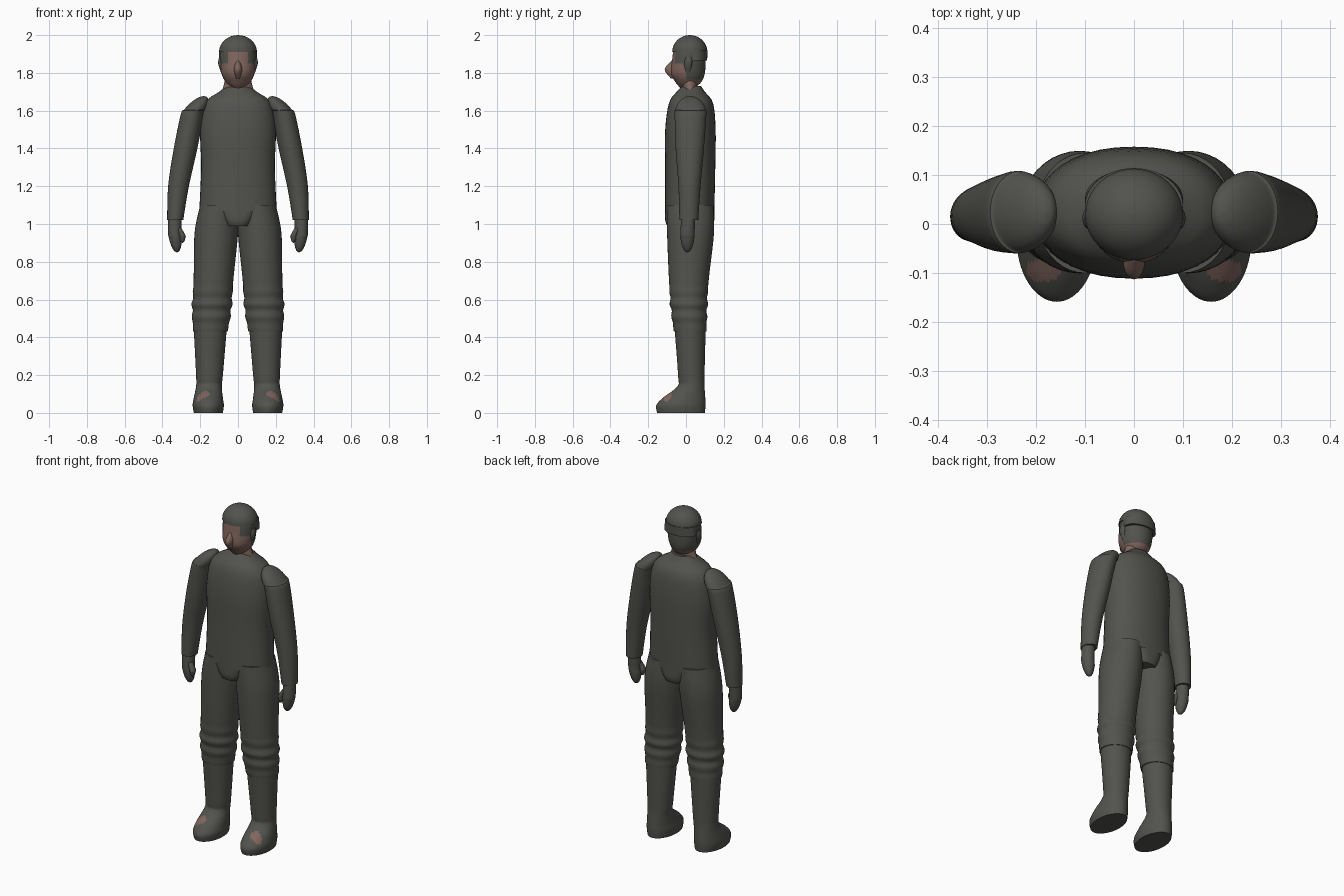
import bpy, math
from mathutils import Vector

if "Cube" in bpy.data.objects:
    bpy.data.objects.remove(bpy.data.objects["Cube"])


def material(name, colour):
    mat = bpy.data.materials.new(name)
    mat.use_nodes = True
    mat.diffuse_color = colour
    mat.node_tree.nodes["Principled BSDF"].inputs["Base Color"].default_value = colour
    return mat


CLOTH = material("dark olive grey", (.085, .087, .075, 1))
SKIN = material("muted skin", (.22, .13, .11, 1))


def spline(rings, steps):
    """Smoothly fill in sections between the given ones."""
    rows = [Vector(ring) for ring in rings]
    filled = []
    for before, start, end, after in zip(rows[:1] + rows, rows, rows[1:], rows[2:] + rows[-1:]):
        leave, arrive = (end - before) / 2, (after - start) / 2
        for step in range(steps):
            t = step / steps
            ease = t * t * (3 - 2 * t)
            filled.append(start.lerp(end, ease)
                          + leave * t * (1 - t) ** 2 - arrive * t * t * (1 - t))
    return filled + rows[-1:]


def dome(section, height, lean_x=0, lean_y=0, count=7):
    """Sections that round off an end, leaning sideways as they close."""
    z, left, right, front, back = section
    middle_x, middle_y = (left + right) / 2, (front + back) / 2
    rings = []
    for step in range(count):
        angle = math.pi / 2 * step / (count - .9)
        rise, shrink = math.sin(angle), math.cos(angle)
        x, y = middle_x + lean_x * rise, middle_y + lean_y * rise
        wide, deep = (right - left) / 2 * shrink, (back - front) / 2 * shrink
        rings.append((z + height * rise, x - wide, x + wide, y - deep, y + deep))
    return rings if height > 0 else rings[::-1]


def loft(name, rings, mat=CLOTH, side=1, steps=4, sides=40, power=2,
         ripple=None, paint=None):
    """Skin rounded sections, each given as z, left, right, front, back."""
    verts, faces = [], []
    rows = spline(rings, steps)
    for z, left, right, front, back in rows:
        grow = ripple(z) if ripple else 0
        wide, deep = (right - left) / 2 + grow, (back - front) / 2 + grow
        for corner in range(sides):
            angle = math.tau * corner / sides
            c, s = math.cos(angle), math.sin(angle)
            x = (left + right) / 2 + wide * math.copysign(abs(c) ** (2 / power), c)
            y = (front + back) / 2 + deep * math.copysign(abs(s) ** (2 / power), s)
            verts.append((x * side, y, z))
    for row in range(len(rows) - 1):
        low, high = row * sides, (row + 1) * sides
        for corner in range(sides):
            following = (corner + 1) % sides
            faces.append((low + corner, low + following, high + following, high + corner))
    faces.append(tuple(reversed(range(sides))))
    faces.append(tuple(range(len(verts) - sides, len(verts))))
    if side < 0:
        faces = [face[::-1] for face in faces]
    mesh = bpy.data.meshes.new(name)
    mesh.from_pydata(verts, [], faces)
    mesh.materials.append(mat)
    if paint:
        mesh.materials.append(SKIN)
        for face in mesh.polygons:
            face.material_index = int(paint(face.center, face.normal))
    part = bpy.data.objects.new(name, mesh)
    bpy.context.collection.objects.link(part)
    bpy.ops.object.select_all(action='DESELECT')
    part.select_set(True)
    bpy.context.view_layer.objects.active = part
    bpy.ops.object.shade_smooth_by_angle(angle=math.radians(45))


def centred(*rows):
    """Sections symmetric in x: z, half width, front, back."""
    return [(z, -half, half, front, back) for z, half, front, back in rows]


# Jacket body and the tail hanging below the hem
loft("jacket", centred(
    (1.07, .205, -.11, .15), (1.3, .195, -.11, .155), (1.5, .2, -.11, .157),
    (1.64, .175, -.09, .143), (1.7, .1, -.05, .1), (1.73, .06, -.02, .08)), power=2.2)
loft("jacket_tail", centred(
    (.99, .07, -.1, .14), (1.02, .09, -.11, .15), (1.08, .13, -.11, .15)), power=2.8)

# Neck
loft("neck", centred(
    (1.69, .1, -.01, .06), (1.72, .08, -.02, .06), (1.8, .06, -.03, .07)), SKIN)


# Head, with bare face and covered sides and back
def is_face(centre, normal):
    if centre.z > 1.85:
        return centre.y < -.03 and abs(centre.x) < .052
    return centre.z < 1.765 or centre.y < .005


loft("head", centred(
    (1.72, .03, -.03, .04), (1.75, .065, -.055, .08), (1.8, .088, -.08, .1),
    (1.88, .095, -.072, .104), (1.93, .09, -.066, .1)),
    steps=8, sides=64, paint=is_face)
loft("nose", centred(
    (1.77, .01, -.08, -.04), (1.82, .022, -.113, -.04), (1.87, .006, -.07, -.04)),
    SKIN, sides=20)

# Close fitting cap and the band behind it
cap_rim = (1.91, -.1, .1, -.073, .113)
loft("cap", dome(cap_rim, .09))
loft("cap_back_band", centred((1.865, .1, -.01, .112), (1.92, .1, -.04, .114)))


# Trouser folds around the knees
def folds(z):
    fade = max(0, 1 - abs(z - .56) / .13)
    return .005 * fade * math.sin(z * 90)


# Worn patch on the upper outside of each toe
def is_worn(centre, normal):
    across, along = (abs(centre.x) - .185) / .034, (centre.y + .094) / .024
    return normal.z > .2 and math.hypot(across, along) < 1


shoulder = (1.58, .18, .303, -.06, .108)
knuckles = (.95, .3, .37, -.03, .045)
thumb_base = (.94, .278, .31, -.03, .01)

for label, side in (("left", 1), ("right", -1)):
    loft(label + "_ear", [
        (1.8, .08, .09, 0, .02), (1.85, .08, .105, -.01, .033),
        (1.885, .08, .1, 0, .03)], side=side, sides=20)

    # Sleeve, hand and thumb
    loft(label + "_sleeve", [
        (1.02, .29, .375, -.035, .065), (1.2, .26, .37, -.04, .077),
        (1.4, .215, .34, -.055, .095)] + dome(shoulder, .097, -.06), side=side)
    loft(label + "_hand", dome(knuckles, -.1, -.012)
         + [(1.04, .3, .37, -.025, .05)], side=side, sides=28)
    loft(label + "_thumb", dome(thumb_base, -.04)
         + [(.98, .3, .33, -.02, .01)], side=side, sides=20)

    # Trouser leg tucked over a boot
    loft(label + "_trouser_leg", [
        (.43, .055, .238, -.064, .108), (.55, .035, .243, -.08, .112),
        (.7, .025, .235, -.09, .12), (.95, 0, .23, -.1, .148),
        (1.1, 0, .2, -.1, .145)], side=side, steps=12, ripple=folds)
    loft(label + "_boot", [
        (0, .08, .234, -.153, .1), (.04, .075, .24, -.157, .103),
        (.08, .08, .234, -.122, .102), (.14, .086, .222, -.046, .098),
        (.2, .08, .222, -.042, .098), (.44, .06, .234, -.06, .104)],
        side=side, steps=8, sides=64, paint=is_worn)
